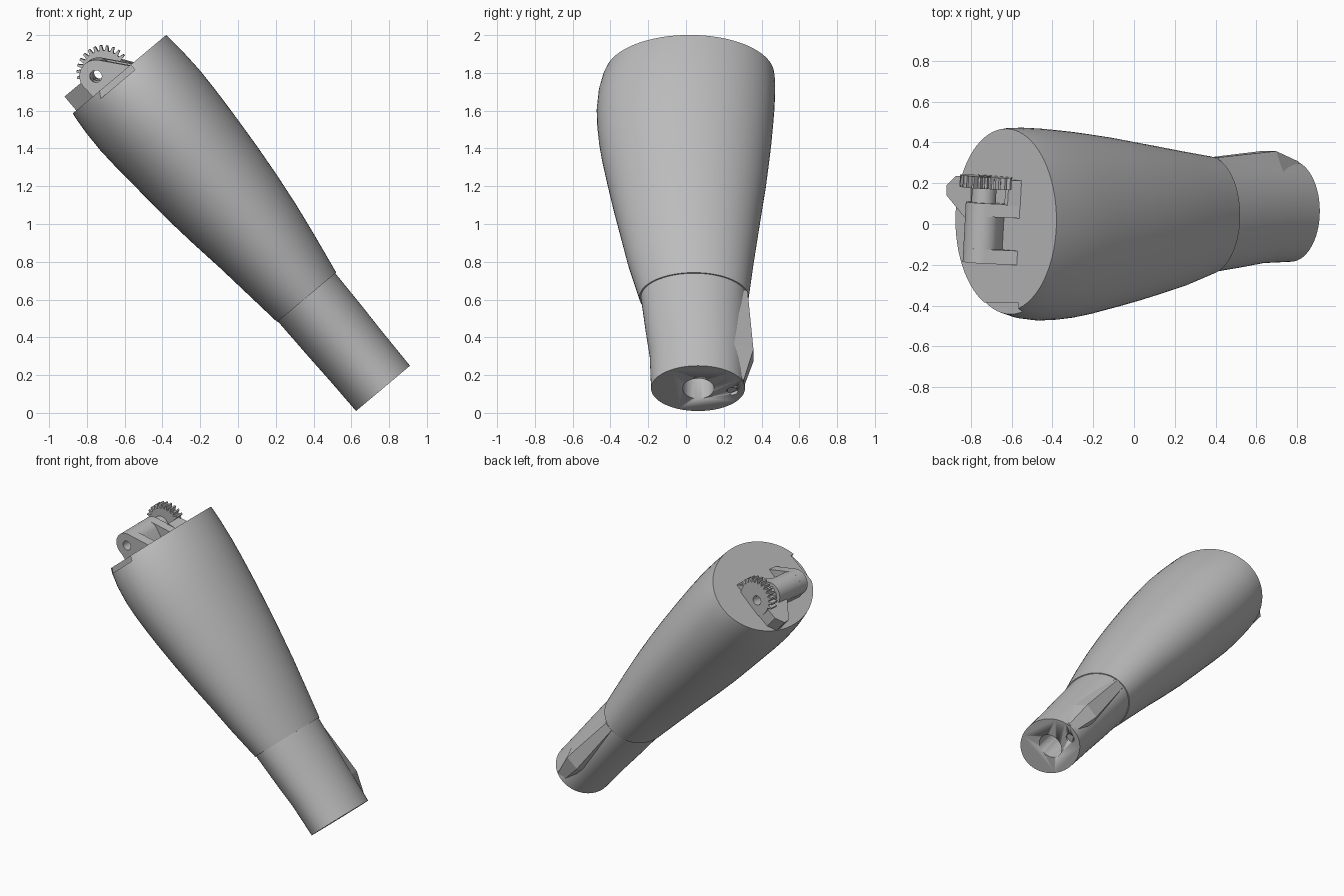
import bpy, bmesh, math
from mathutils import Matrix

if "Cube" in bpy.data.objects:
    bpy.data.objects.remove(bpy.data.objects["Cube"])

TILT = Matrix.Rotation(math.radians(-40), 4, 'Y')      # local w axis leans to -x
TURN = (Matrix.Translation((0.58, 0, 0)) @ Matrix.Rotation(math.radians(-4), 4, 'Z')
        @ Matrix.Translation((-0.58, 0, 0)))           # slight twist of the hinge

grey = bpy.data.materials.new("plain grey")
grey.diffuse_color = (0.5, 0.5, 0.5, 1)
grey.use_nodes = True
grey.node_tree.nodes["Principled BSDF"].inputs["Base Color"].default_value = grey.diffuse_color


def make(name, bm, matrix=TILT, smooth=True):
    bmesh.ops.recalc_face_normals(bm, faces=bm.faces)
    me = bpy.data.meshes.new(name)
    bm.to_mesh(me)
    bm.free()
    me.transform(matrix)
    me.materials.append(grey)
    ob = bpy.data.objects.new(name, me)
    bpy.context.collection.objects.link(ob)
    if smooth:
        bpy.ops.object.select_all(action='DESELECT')
        ob.select_set(True)
        bpy.context.view_layer.objects.active = ob
        bpy.ops.object.shade_smooth_by_angle(angle=math.radians(30))
    return ob


def loft(name, rings, n=72):
    """Ellipse sections: (w, u min, u max, y min, y max)."""
    bm = bmesh.new()
    loops = []
    for w, u0, u1, y0, y1 in rings:
        loops.append([bm.verts.new(((u0 + u1) / 2 + (u1 - u0) / 2 * math.cos(a),
                                    (y0 + y1) / 2 + (y1 - y0) / 2 * math.sin(a), w))
                      for a in (2 * math.pi * i / n for i in range(n))])
    for a, b in zip(loops, loops[1:]):
        for i in range(n):
            bm.faces.new((a[i], a[(i + 1) % n], b[(i + 1) % n], b[i]))
    bm.faces.new(loops[0])
    bm.faces.new(loops[-1])
    return make(name, bm)


def prism(name, pts, lo, hi, axis='y', matrix=TILT, smooth=True):
    """Extrude a (u, w) profile along y, or a (u, y) profile along w."""
    bm = bmesh.new()
    put = (lambda p, d: (p[0], d, p[1])) if axis == 'y' else (lambda p, d: (p[0], p[1], d))
    a = [bm.verts.new(put(p, lo)) for p in pts]
    b = [bm.verts.new(put(p, hi)) for p in pts]
    for i in range(len(pts)):
        j = (i + 1) % len(pts)
        bm.faces.new((a[i], a[j], b[j], b[i]))
    bm.faces.new(a)
    bm.faces.new(b)
    return make(name, bm, matrix, smooth)


def arc(cx, cy, r, a0=0, a1=360, n=32):
    full = a1 - a0 == 360
    return [(cx + r * math.cos(math.radians(a0 + (a1 - a0) * i / n)),
             cy + r * math.sin(math.radians(a0 + (a1 - a0) * i / n)))
            for i in range(n if full else n + 1)]


def cut(target, cutter):
    m = target.modifiers.new("cut", 'BOOLEAN')
    m.operation, m.solver, m.object = 'DIFFERENCE', 'EXACT', cutter
    cutter.hide_render = True
    cutter.hide_viewport = True


# Tapered main body
forearm = loft("forearm", [
    (0.235, 0.468, 0.876, -0.247, 0.332), (0.47, 0.441, 0.917, -0.308, 0.358),
    (0.65, 0.420, 0.945, -0.345, 0.380), (0.84, 0.394, 0.968, -0.383, 0.403),
    (1.01, 0.374, 0.984, -0.414, 0.424), (1.19, 0.359, 0.997, -0.445, 0.442),
    (1.31, 0.350, 1.004, -0.461, 0.453), (1.42, 0.341, 1.009, -0.470, 0.461),
    (1.53, 0.335, 1.011, -0.473, 0.468), (1.65, 0.337, 1.006, -0.463, 0.472),
    (1.74, 0.344, 0.999, -0.443, 0.471), (1.777, 0.349, 0.995, -0.428, 0.467)])
cut(forearm, prism("rim_notch_cutter", [(0.51, 1.742), (0.75, 1.742), (0.75, 1.9), (0.51, 1.9)],
                   -0.6, -0.385, smooth=False))

# Narrow wrist with two sockets in its end
wrist = loft("wrist", [
    (-0.394, 0.485, 0.858, -0.185, 0.312), (-0.17, 0.482, 0.861, -0.192, 0.316),
    (0.0, 0.477, 0.866, -0.213, 0.318), (0.245, 0.473, 0.870, -0.240, 0.325)])
cut(wrist, prism("main_socket_cutter", arc(0.67, 0.065, 0.083), -0.5, -0.1, 'w'))
cut(wrist, prism("small_socket_cutter", arc(0.648, 0.245, 0.03, n=20), -0.5, -0.2, 'w'))

# Faceted ridge on the back of the wrist
bm = bmesh.new()
spine = [(-0.385, 0.306, 0.03), (-0.19, 0.357, 0.05), (0.23, 0.326, 0.03)]
rows = [[bm.verts.new(p) for p in ((0.70 - h - 0.06, 0.22, w), (0.70 - h, y, w),
                                  (0.70 + h, y, w), (0.70 + h + 0.06, 0.22, w))]
        for w, y, h in spine]
for a, b in zip(rows, rows[1:]):
    for i in range(4):
        bm.faces.new((a[i], a[(i + 1) % 4], b[(i + 1) % 4], b[i]))
bm.faces.new(rows[0])
bm.faces.new(rows[-1])
make("wrist_ridge", bm, smooth=False)

# Hinge: barrel, lugs and gear around a shared pin hole
HINGE = TILT @ TURN
CU, CW = 0.582, 1.849
pin = prism("pin_hole_cutter", arc(CU, CW, 0.032, n=24), -0.4, 0.4, matrix=HINGE)
lug = [(0.765, 1.765)] + arc(CU, CW, 0.087, 38, 195, 20) + [(0.50, 1.765)]
saddle = [(0.655, 1.765)] + arc(CU, CW, 0.087, 0, 195, 24) + [(0.50, 1.765)]
hinge_parts = [prism("hinge_barrel", saddle, -0.12, 0.04, matrix=HINGE),
               prism("hinge_neck", arc(CU, CW, 0.06), 0.10, 0.20, matrix=HINGE)]
for name, lo, hi in (("front_lug", -0.19, -0.12), ("middle_lug", 0.04, 0.105),
                     ("back_lug", 0.20, 0.225)):
    hinge_parts.append(prism(name, lug, lo, hi, matrix=HINGE))

# Gear, toothed on its upper side only
teeth = []
for i in range(26):
    a = 360 * i / 26
    tip = 0.142 if 0 <= a <= 165 else 0.115
    for off, r in ((-5, 0.115), (-2.2, tip), (2.2, tip), (5, 0.115)):
        t = math.radians(a + off)
        teeth.append((0.60 + r * math.cos(t), 1.84 + r * math.sin(t)))
hinge_parts.append(prism("gear", teeth, 0.178, 0.236, matrix=HINGE, smooth=False))
for part in hinge_parts:
    cut(part, pin)

# Low bar joining the lugs, and the stop wedge near the rim
prism("lug_bar", [(0.70, 1.765), (0.765, 1.765), (0.72, 1.83), (0.70, 1.83)],
      0.10, 0.21, matrix=HINGE, smooth=False)
prism("stop_wedge", [(0.373, 0.14), (0.373, 0.19), (0.43, 0.235), (0.53, 0.235),
                     (0.53, 0.03), (0.49, 0.03)], 1.765, 1.873, 'w', smooth=False)
